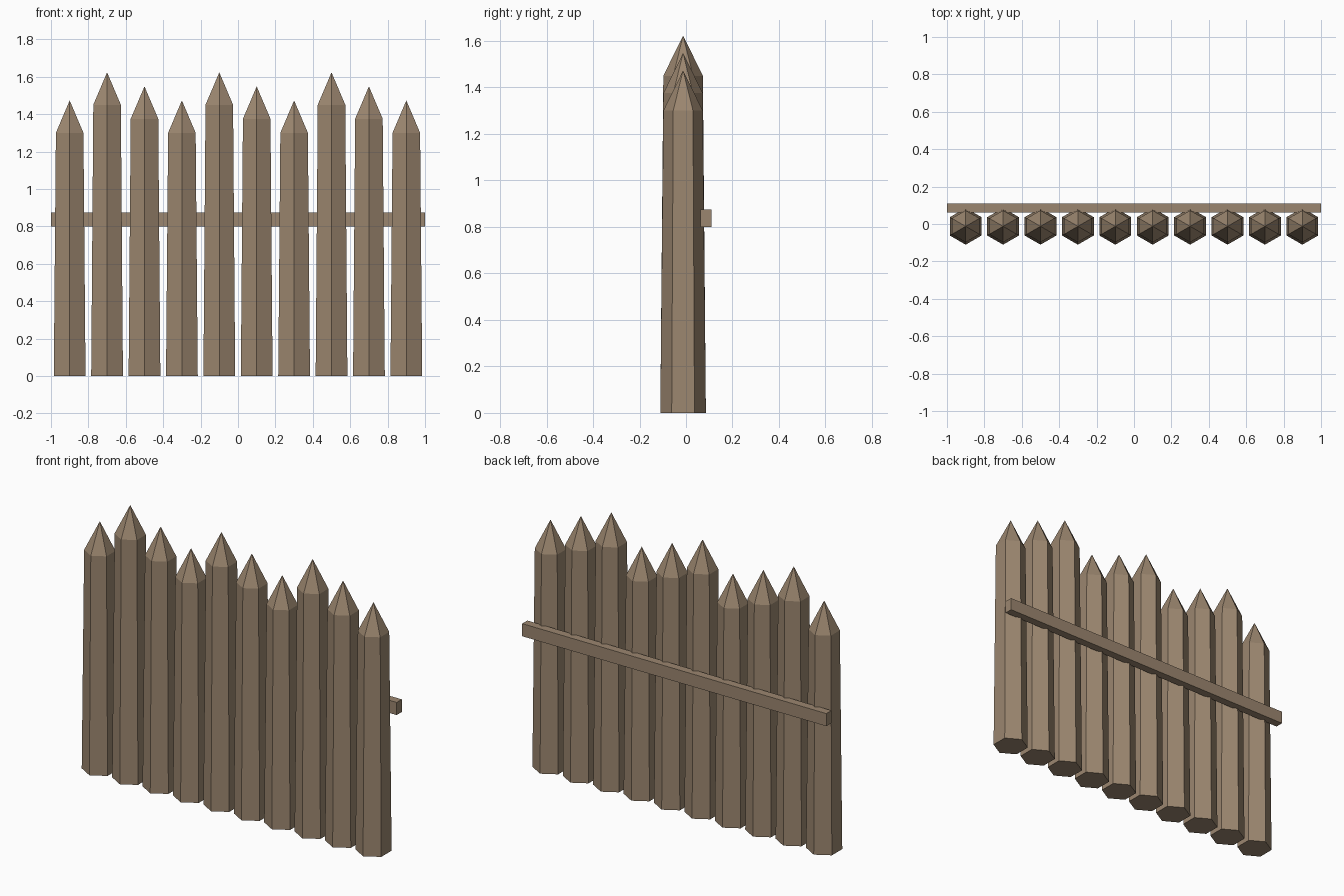
import bpy, bmesh, math

if "Cube" in bpy.data.objects:
    bpy.data.objects.remove(bpy.data.objects["Cube"])

wood = bpy.data.materials.new("weathered_wood")
wood.diffuse_color = (0.33, 0.24, 0.16, 1)
wood.use_nodes = True
wood.node_tree.nodes["Principled BSDF"].inputs["Base Color"].default_value = wood.diffuse_color


def make_object(name, bm):
    bmesh.ops.recalc_face_normals(bm, faces=bm.faces)
    mesh = bpy.data.meshes.new(name)
    bm.to_mesh(mesh)
    bm.free()
    mesh.materials.append(wood)
    obj = bpy.data.objects.new(name, mesh)
    bpy.context.collection.objects.link(obj)
    return obj


def stake(name, x, y, shoulder, tip):
    # tapered hexagonal post with a corner facing front, ending in a point
    bm = bmesh.new()
    rings = []
    for r, z in ((0.098, 0), (0.085, shoulder)):
        rings.append([bm.verts.new((x + r * math.sin(k * math.pi / 3),
                                    y + r * math.cos(k * math.pi / 3), z))
                      for k in range(6)])
    apex = bm.verts.new((x, y, tip))
    low, high = rings
    bm.faces.new(low)
    for k in range(6):
        n = (k + 1) % 6
        bm.faces.new((low[k], low[n], high[n], high[k]))
        bm.faces.new((high[k], high[n], apex))
    return make_object(name, bm)


# ten stakes with heights repeating low, high, middle
for i in range(10):
    shoulder = (1.30, 1.45, 1.375)[i % 3]
    stake(f"stake_{i + 1}", -0.9 + 0.2 * i, -0.0125, shoulder, shoulder + 0.173)

# rear cross rail
bm = bmesh.new()
bmesh.ops.create_cube(bm, size=1)
for v in bm.verts:
    v.co = (v.co.x * 2, 0.0865 + v.co.y * 0.048, 0.8375 + v.co.z * 0.075)
make_object("back_rail", bm)
